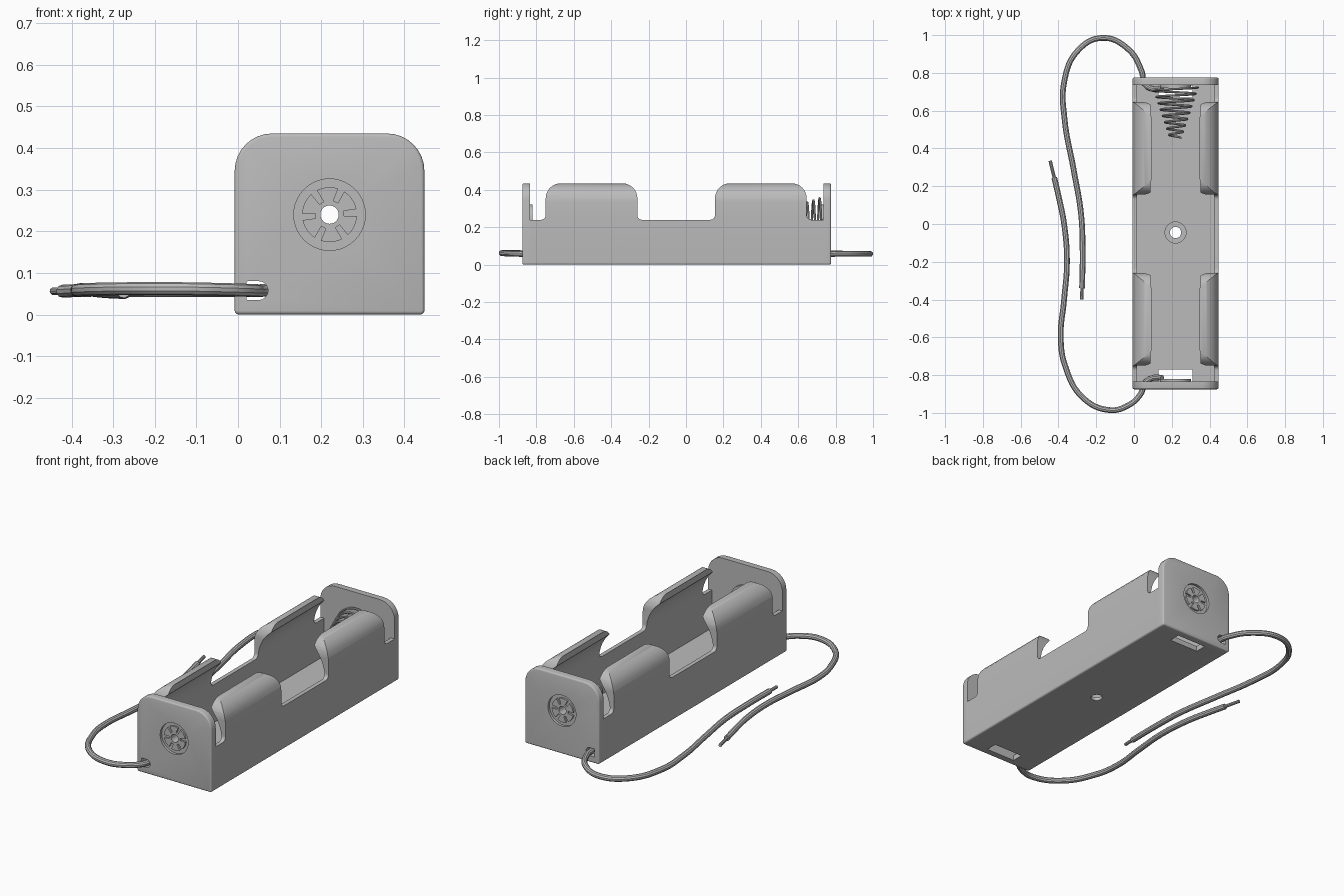
import bpy, bmesh, math
from mathutils import Vector

if "Cube" in bpy.data.objects:
    bpy.data.objects.remove(bpy.data.objects["Cube"])

grey = bpy.data.materials.new("matte grey")
grey.use_nodes = True
COLOR = (0.5, 0.5, 0.5, 1)
grey.diffuse_color = COLOR
grey.node_tree.nodes["Principled BSDF"].inputs["Base Color"].default_value = COLOR

CX, AXIS_Z = 0.22, 0.24          # cell axis
HALF_W, TOP = 0.228, 0.435       # holder half width and height
FRONT, BACK, WALL = -0.875, 0.775, 0.04
IN_F, IN_B = FRONT + WALL, BACK - WALL


def rounded(corners, steps=8):
    """Outline from (u, v, radius) corners, each rounded by a true arc."""
    out = []
    for i, (u, v, r) in enumerate(corners):
        p = Vector((u, v))
        if not r:
            out.append(p)
            continue
        a = (Vector(corners[i - 1][:2]) - p).normalized()
        b = (Vector(corners[(i + 1) % len(corners)][:2]) - p).normalized()
        half = a.angle(b) / 2
        c = p + (a + b).normalized() * (r / math.sin(half))
        s = p + a * (r / math.tan(half)) - c
        e = p + b * (r / math.tan(half)) - c
        sweep = s.angle(e)
        for k in range(steps + 1):
            t = k / steps
            out.append(c + (s * math.sin((1 - t) * sweep) + e * math.sin(t * sweep)) / math.sin(sweep))
    return out


def circle(u, v, r, n=40):
    return [(u + r * math.cos(i * math.tau / n), v + r * math.sin(i * math.tau / n)) for i in range(n)]


def prism(name, outline, axis, a, b, bevel_at=None):
    """Extrude an outline along an axis from a to b, optionally rounding one end."""
    place = {"x": lambda u, v, t: (t, u, v), "y": lambda u, v, t: (u, t, v),
             "z": lambda u, v, t: (u, v, t)}[axis]
    bm = bmesh.new()
    base = bm.faces.new([bm.verts.new(place(u, v, a)) for u, v in outline])
    ext = bmesh.ops.extrude_face_region(bm, geom=[base])
    move = Vector(place(0, 0, b - a))
    bmesh.ops.translate(bm, vec=move, verts=[g for g in ext["geom"] if isinstance(g, bmesh.types.BMVert)])
    bmesh.ops.recalc_face_normals(bm, faces=bm.faces)
    if bevel_at is not None:
        rim = [e for e in bm.edges if all(abs(w.co.y - bevel_at) < 1e-5 for w in e.verts)]
        bmesh.ops.bevel(bm, geom=rim, offset=0.008, segments=3, profile=0.5, affect="EDGES")
    mesh = bpy.data.meshes.new(name)
    bm.to_mesh(mesh)
    bm.free()
    return link(name, mesh)


def link(name, data):
    ob = bpy.data.objects.new(name, data)
    data.materials.append(grey)
    bpy.context.collection.objects.link(ob)
    return ob


def finish(ob, cutters=()):
    """Cut, bake to a mesh and smooth the curved faces."""
    for c in cutters:
        m = ob.modifiers.new("cut", "BOOLEAN")
        m.operation, m.solver, m.object = "DIFFERENCE", "EXACT", c
    bpy.ops.object.select_all(action="DESELECT")
    bpy.context.view_layer.objects.active = ob
    ob.select_set(True)
    bpy.ops.object.convert(target="MESH")
    bpy.ops.object.shade_smooth_by_angle(angle=math.radians(32))
    for c in cutters:
        bpy.data.objects.remove(c)


def wire(name, points, radius, smooth=True):
    cu = bpy.data.curves.new(name, "CURVE")
    cu.dimensions, cu.bevel_depth, cu.bevel_resolution = "3D", radius, 3
    cu.use_fill_caps, cu.resolution_u = True, 8
    if smooth:
        sp = cu.splines.new("BEZIER")
        sp.bezier_points.add(len(points) - 1)
        for bp, p in zip(sp.bezier_points, points):
            bp.co = p
            bp.handle_left_type = bp.handle_right_type = "AUTO"
    else:
        sp = cu.splines.new("POLY")
        sp.points.add(len(points) - 1)
        for q, p in zip(sp.points, points):
            q.co = (*p, 1)
    finish(link(name, cu))


# Tray: U section whose upper lips curl around the cell
R_IN = 0.205
lip = math.acos(0.132 / R_IN)
half = rounded([(0, 0, 0), (HALF_W, 0, 0.01), (HALF_W, TOP, 0.1), (0.132, TOP, 0)])[1:-1]
half.append((0.132, TOP - 0.002))
half += [(R_IN * math.cos(lip * (1 - k / 10)), AXIS_Z + R_IN * math.sin(lip * (1 - k / 10))) for k in range(11)]
half.append((R_IN, 0.03))
section = [(CX + u, v) for u, v in half] + [(CX - u, v) for u, v in reversed(half)]
tray = prism("tray", section, "y", IN_F, IN_B)

# Notches that leave two pairs of tabs
LOW, HIGH = AXIS_Z, 0.6
notches = []
for y0, y1, left, right in ((IN_F, -0.75, 0, 1), (-0.26, 0.155, 1, 1), (0.645, IN_B, 1, 0)):
    o = []
    o += [(y0 - 0.1, HIGH, 0), (y0 - 0.1, TOP, 0), (y0, TOP, 0.08), (y0, LOW, 0.025)] if left else \
        [(y0 - 0.005, HIGH, 0), (y0 - 0.005, LOW, 0)]
    o += [(y1, LOW, 0.025), (y1, TOP, 0.08), (y1 + 0.1, TOP, 0), (y1 + 0.1, HIGH, 0)] if right else \
        [(y1 + 0.005, LOW, 0), (y1 + 0.005, HIGH, 0)]
    notches.append(prism("notch", rounded(o), "x", -0.2, 0.7))

# Floor openings: two slots and a countersunk screw hole
for y0, y1 in ((IN_F + 0.001, -0.77), (0.67, IN_B - 0.001)):
    notches.append(prism("slot", [(0.13, y0), (0.31, y0), (0.31, y1), (0.13, y1)], "z", -0.1, 0.1))
notches.append(prism("screw_hole", circle(CX, -0.045, 0.03), "z", -0.1, 0.1))
notches.append(prism("countersink", circle(CX, -0.045, 0.056), "z", 0.018, 0.1))
finish(tray, notches)

# End walls with rivet recess, lead hole and split rivet
for side, outer, inner in (("front", FRONT, IN_F), ("back", BACK, IN_B)):
    d = 1 if inner > outer else -1
    plate = prism(side + "_wall", rounded([(CX - HALF_W, 0, 0.01), (CX + HALF_W, 0, 0.01),
                  (CX + HALF_W, TOP, 0.09), (CX - HALF_W, TOP, 0.09)]), "y", outer, inner, bevel_at=outer)
    finish(plate, [
        prism("recess", circle(CX, AXIS_Z, 0.086), "y", outer - d * 0.05, outer + d * 0.014),
        prism("bore", circle(CX, AXIS_Z, 0.022), "y", outer - d * 0.05, inner + d * 0.05),
        prism("lead_hole", rounded([(0.02, 0.035, 0.004), (0.072, 0.035, 0.022),
              (0.072, 0.08, 0.022), (0.02, 0.08, 0.004)]), "y", outer - d * 0.05, inner + d * 0.05)])
    rivet = prism(side + "_rivet", circle(CX, AXIS_Z, 0.066), "y", outer + d * 0.004, outer + d * 0.016)
    gaps = [prism("bore", circle(CX, AXIS_Z, 0.022), "y", outer - d * 0.1, outer + d * 0.1)]
    for k in range(6):
        a = k * math.tau / 6 + 0.08
        c, s = math.cos(a), math.sin(a)
        quad = [(0.034, -0.006), (0.08, -0.009), (0.08, 0.009), (0.034, 0.006)]
        gaps.append(prism("gap", [(CX + u * c - v * s, AXIS_Z + u * s + v * c) for u, v in quad],
                          "y", outer - d * 0.1, outer + d * 0.1))
    finish(rivet, gaps)
    contact = prism(side + "_contact", circle(CX, AXIS_Z, 0.082), "y", inner, inner + d * 0.014)
    finish(contact, [prism("bore", circle(CX, AXIS_Z, 0.022), "y", inner - d * 0.1, inner + d * 0.1)])

# Conical spring
TURNS, PER = 8, 28
coil = []
for i in range(TURNS * PER + 1):
    t = i / (TURNS * PER)
    r = 0.118 - 0.09 * t
    a = t * TURNS * math.tau
    coil.append((CX + r * math.cos(a), IN_B - 0.012 - 0.268 * t, AXIS_Z + r * math.sin(a)))
wire("spring", coil, 0.006, smooth=False)

# Insulated leads with bare ends
Z = 0.058
back_path = [(0.15, 0.715, 0.1), (0.1, 0.715, 0.065), (0.058, 0.74, Z), (0.04, 0.81, Z), (-0.03, 0.925, Z),
             (-0.17, 0.985, Z), (-0.30, 0.915, Z), (-0.37, 0.75, 0.06), (-0.367, 0.55, 0.06),
             (-0.32, 0.29, 0.055), (-0.28, 0.05, 0.053), (-0.272, -0.15, 0.053), (-0.275, -0.34, 0.055)]
front_path = [(0.15, -0.815, 0.1), (0.1, -0.815, 0.065), (0.06, -0.84, Z), (0.035, -0.9, Z), (-0.03, -0.96, 0.06),
              (-0.13, -0.985, 0.062), (-0.27, -0.92, 0.062), (-0.365, -0.75, 0.06), (-0.388, -0.6, Z),
              (-0.37, -0.4, Z), (-0.355, -0.2, Z), (-0.37, 0, Z), (-0.40, 0.15, 0.057), (-0.422, 0.245, 0.056)]
for side, path, tip in (("back", back_path, (-0.277, -0.4, 0.056)), ("front", front_path, (-0.444, 0.335, 0.056))):
    wire(side + "_lead", path, 0.0155)
    wire(side + "_bare_end", [path[-1], tip], 0.009, smooth=False)
